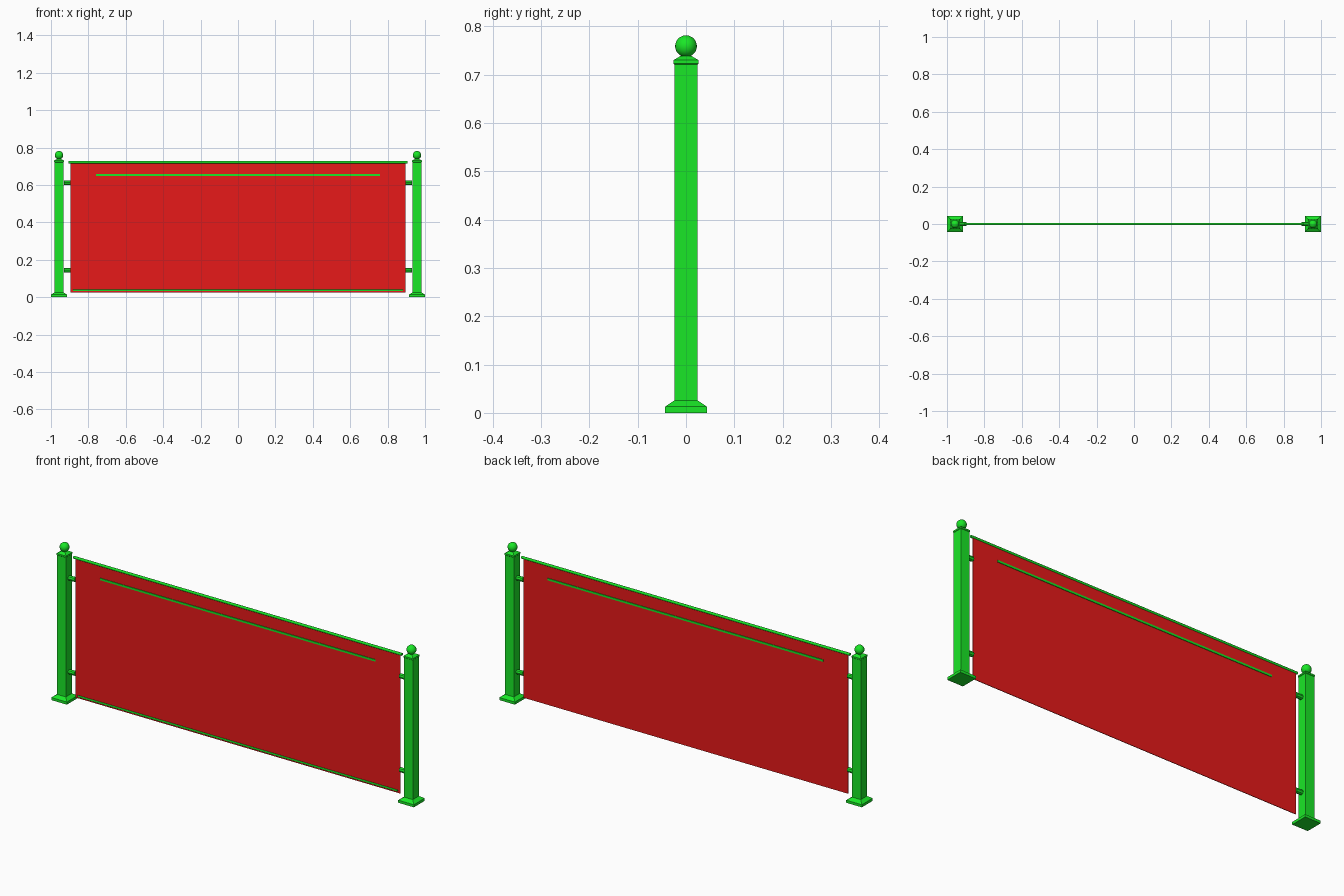
import bpy, bmesh
from math import radians

if "Cube" in bpy.data.objects:
    bpy.data.objects.remove(bpy.data.objects["Cube"])

def material(name, color):
    m = bpy.data.materials.new(name)
    m.diffuse_color = color
    m.use_nodes = True
    m.node_tree.nodes["Principled BSDF"].inputs["Base Color"].default_value = m.diffuse_color
    return m

GREEN = material("green_paint", (0.01, 0.8, 0.02, 1))
RED = material("red_fabric", (0.8, 0.01, 0.01, 1))

def box(name, center, size, mat):
    bpy.ops.mesh.primitive_cube_add(size=1, location=center)
    ob = bpy.context.object
    ob.name = name
    ob.scale = size
    ob.data.materials.append(mat)
    return ob

def rod(name, x0, x1, y, z, r, sides):
    # cylinder lying along x
    bpy.ops.mesh.primitive_cylinder_add(vertices=sides, radius=r, depth=abs(x1 - x0),
        location=((x0 + x1) / 2, y, z), rotation=(0, radians(90), 0))
    ob = bpy.context.object
    ob.name = name
    ob.data.materials.append(GREEN)
    bpy.ops.object.shade_smooth_by_angle(angle=radians(40))
    return ob

def square_stack(name, x, profile):
    # square cross-sections (half width, height) joined into one solid
    bm = bmesh.new()
    rings = [[bm.verts.new((x + sx * h, sy * h, z))
              for sx, sy in ((-1, -1), (1, -1), (1, 1), (-1, 1))] for h, z in profile]
    for a, b in zip(rings, rings[1:]):
        for i in range(4):
            j = (i + 1) % 4
            bm.faces.new((a[i], a[j], b[j], b[i]))
    bm.faces.new(rings[0][::-1])
    bm.faces.new(rings[-1])
    me = bpy.data.meshes.new(name)
    bm.to_mesh(me)
    bm.free()
    me.materials.append(GREEN)
    ob = bpy.data.objects.new(name, me)
    bpy.context.collection.objects.link(ob)

POST_X = 0.957
PROFILE = [(0.043, 0), (0.043, 0.013), (0.024, 0.026), (0.024, 0.721),
           (0.026, 0.723), (0.026, 0.730), (0.011, 0.739)]

for s, side in ((-1, "left"), (1, "right")):
    # post with flared foot and stepped cap
    square_stack(side + "_post", s * POST_X, PROFILE)
    # ball finial
    bpy.ops.mesh.primitive_uv_sphere_add(segments=24, ring_count=14, radius=0.0225,
                                         location=(s * POST_X, 0, 0.759))
    ball = bpy.context.object
    ball.name = side + "_ball_finial"
    ball.data.materials.append(GREEN)
    bpy.ops.object.shade_smooth_by_angle(angle=radians(40))
    # panel brackets
    for z, level in ((0.144, "lower"), (0.612, "upper")):
        rod(f"{side}_{level}_bracket", s * 0.93, s * 0.896, 0, z, 0.012, 8)

# hanging panel
box("panel", (0, 0.001, 0.373), (1.792, 0.003, 0.697), RED)
# top rail, slim band on both faces, and front bottom bar
rod("top_rail", -0.906, 0.906, 0, 0.721, 0.0065, 12)
box("upper_band", (0, 0.001, 0.652), (1.52, 0.009, 0.010), GREEN)
rod("bottom_bar", -0.882, 0.882, -0.003, 0.036, 0.0045, 12)
bottom = bpy.context.object
bottom.scale.y = 0.7
